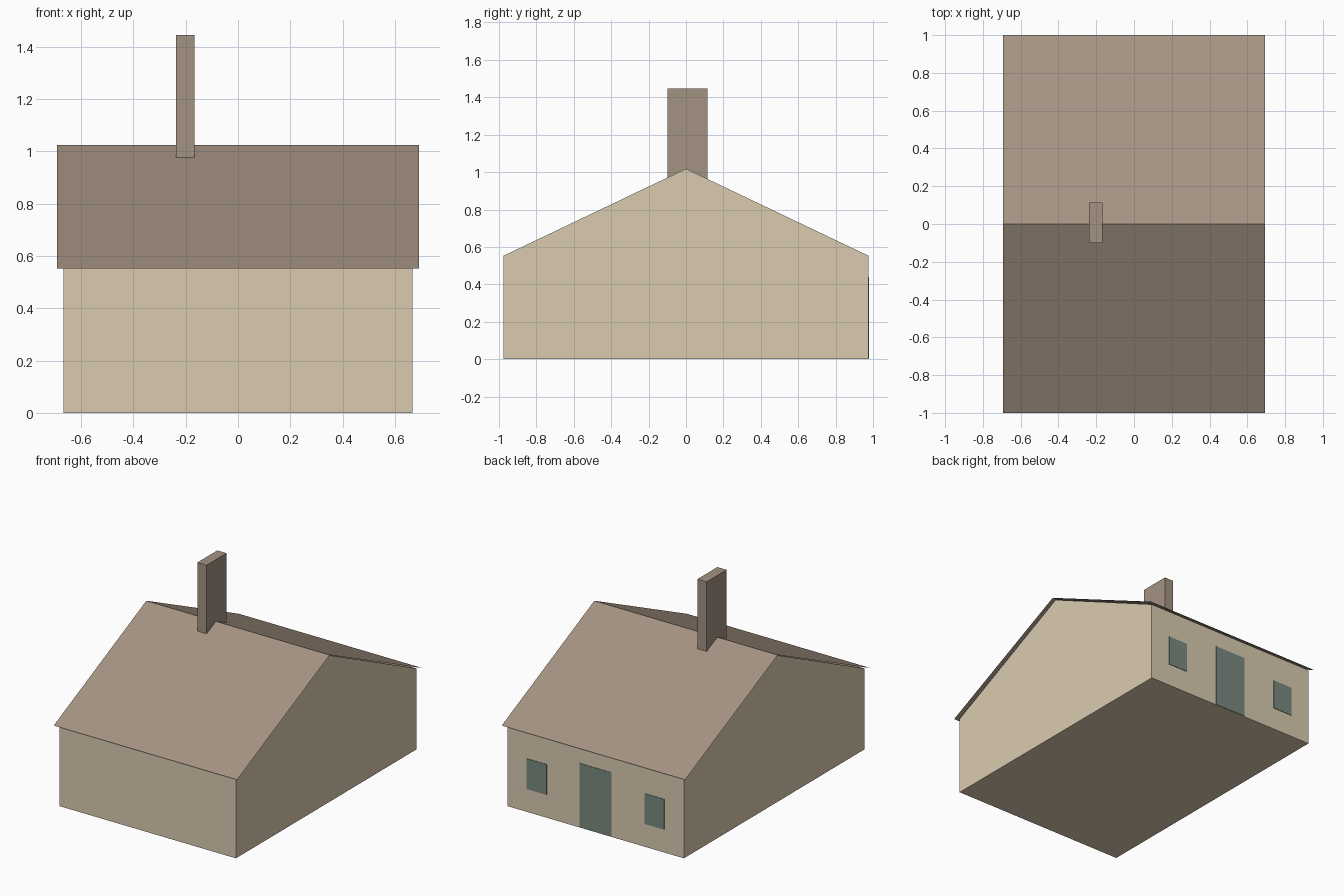
import bpy

cube = bpy.data.objects.get("Cube")
if cube:
    bpy.data.objects.remove(cube, do_unlink=True)


def make_material(name, rgb):
    # convert display values to linear ones
    linear = [((c / 255 + 0.055) / 1.055) ** 2.4 for c in rgb]
    mat = bpy.data.materials.new(name)
    mat.use_nodes = True
    mat.diffuse_color = (*linear, 1)
    mat.node_tree.nodes["Principled BSDF"].inputs["Base Color"].default_value = (*linear, 1)
    return mat


wall_tan = make_material("wall tan", (218, 203, 176))
roof_brown = make_material("roof brown", (164, 147, 130))
glass_green = make_material("grey green", (121, 138, 128))


def make_object(name, verts, faces, mat):
    mesh = bpy.data.meshes.new(name)
    mesh.from_pydata(verts, [], faces)
    mesh.materials.append(mat)
    obj = bpy.data.objects.new(name, mesh)
    bpy.context.collection.objects.link(obj)
    return obj


def extrude_x(name, profile, half_length, mat, closed=True):
    """Sweep a (y, z) profile along x; a closed profile gets end caps."""
    n = len(profile)
    verts = [(x, y, z) for x in (-half_length, half_length) for y, z in profile]
    faces = [(i, n + i, n + (i + 1) % n, (i + 1) % n) for i in range(n if closed else n - 1)]
    if closed:
        faces += [tuple(range(n)), tuple(reversed(range(n, 2 * n)))]
    return make_object(name, verts, faces, mat)


def box(name, low, high, mat):
    size = [b - a for a, b in zip(low, high)]
    bpy.ops.mesh.primitive_cube_add(size=1, location=[(a + b) / 2 for a, b in zip(low, high)])
    obj = bpy.context.object
    obj.name = name
    obj.data.name = name
    for v in obj.data.vertices:
        v.co = [c * s for c, s in zip(v.co, size)]
    obj.data.materials.append(mat)
    return obj


# Gabled house body, with the ridge running along x
WALL_X, WALL_Y, EAVE = 0.667, 0.975, 0.553
extrude_x("house_walls",
          [(-WALL_Y, 0), (-WALL_Y, EAVE), (0, 1.018), (WALL_Y, EAVE), (WALL_Y, 0)],
          WALL_X, wall_tan)

# Thin sheet roof with a small overhang all round
extrude_x("roof", [(1, EAVE), (0, 1.024), (-1, EAVE)], 0.693, roof_brown, closed=False)

# Slim chimney straddling the ridge
box("chimney", (-0.237, -0.1, 0.95), (-0.167, 0.115, 1.446), roof_brown)

# Door and windows on the back wall
def wall_plate(name, x, width, bottom, top):
    box(name, (x - width / 2, WALL_Y - 0.002, bottom),
        (x + width / 2, WALL_Y + 0.003, top), glass_green)


wall_plate("back_door", 0, 0.24, 0.003, 0.44)
for side, label in ((1, "left"), (-1, "right")):
    wall_plate(f"back_window_{label}", side * 0.445, 0.15, 0.157, 0.365)

# Make all faces point outwards
for name in ("house_walls", "roof"):
    obj = bpy.data.objects[name]
    bpy.ops.object.select_all(action="DESELECT")
    bpy.context.view_layer.objects.active = obj
    obj.select_set(True)
    bpy.ops.object.mode_set(mode="EDIT")
    bpy.ops.mesh.select_all(action="SELECT")
    bpy.ops.mesh.normals_make_consistent(inside=False)
    bpy.ops.object.mode_set(mode="OBJECT")
